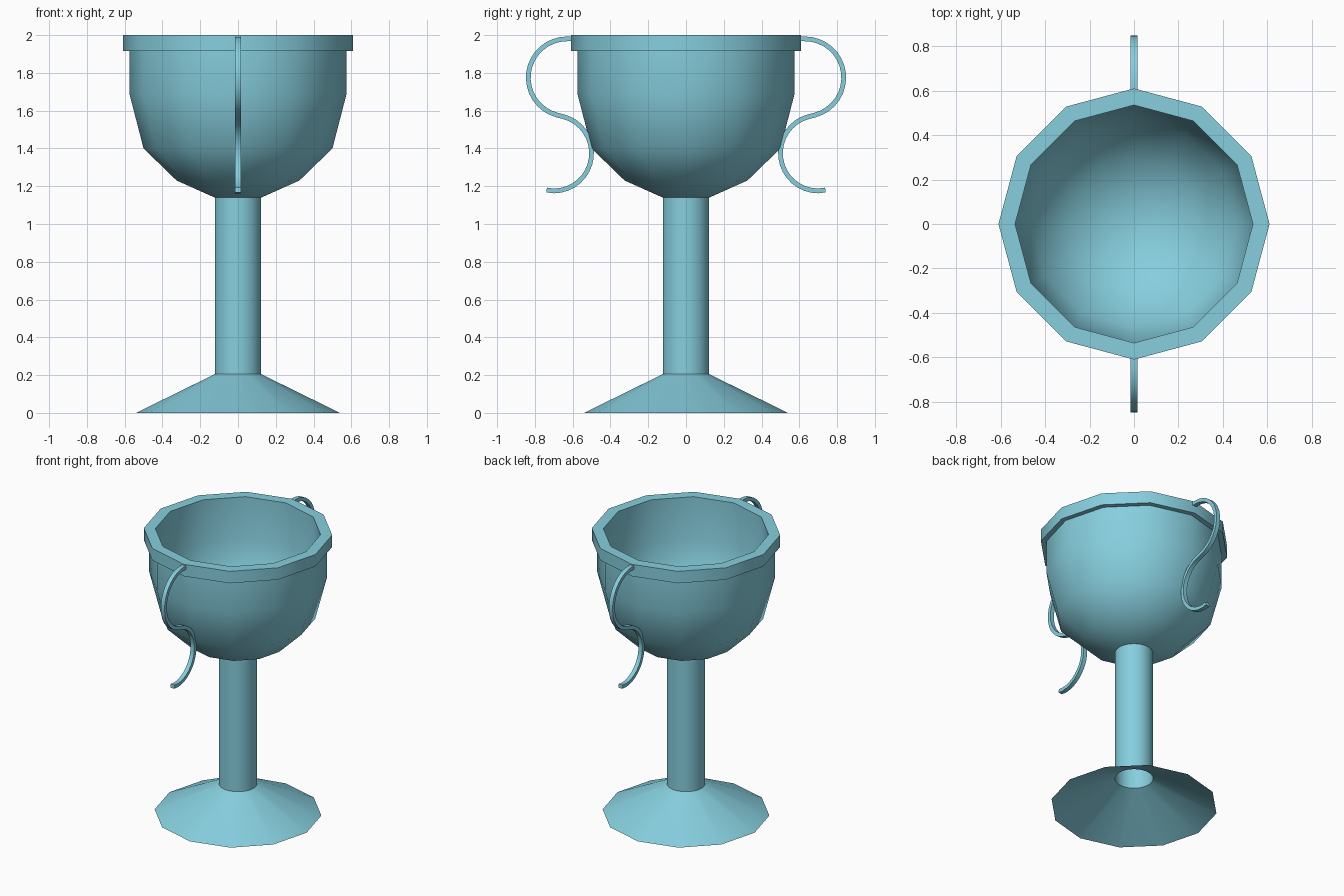
import bpy, bmesh, math
from mathutils import Vector

cube = bpy.data.objects.get("Cube")
if cube:
    bpy.data.objects.remove(cube, do_unlink=True)

# Single glaze colour
glaze = bpy.data.materials.new("light_teal")
glaze.use_nodes = True
colour = (0.24, 0.62, 0.73, 1)
glaze.diffuse_color = colour
glaze.node_tree.nodes["Principled BSDF"].inputs["Base Color"].default_value = colour

FACETS, ROUND = 12, 36
STEM_R = 0.123


def finish(name, bm):
    mesh = bpy.data.meshes.new(name)
    bm.to_mesh(mesh)
    bm.free()
    mesh.materials.append(glaze)
    obj = bpy.data.objects.new(name, mesh)
    bpy.context.collection.objects.link(obj)
    bpy.ops.object.select_all(action='DESELECT')
    obj.select_set(True)
    bpy.context.view_layer.objects.active = obj
    bpy.ops.object.shade_smooth_by_angle(angle=math.radians(40))
    return obj


def loft(name, rings, capped=False):
    """Join horizontal rings given as (radius, height, sides)."""
    bm = bmesh.new()
    loops = []
    for r, z, n in rings:
        vs = [bm.verts.new((r * math.cos(math.tau * i / n),
                            r * math.sin(math.tau * i / n), z)) for i in range(n)]
        loops.append((vs, [bm.edges.new((vs[i], vs[(i + 1) % n])) for i in range(n)]))
    for (_, low), (_, high) in zip(loops, loops[1:]):
        bmesh.ops.bridge_loops(bm, edges=low + high)
    if capped:
        bm.faces.new(loops[0][0])
        bm.faces.new(loops[-1][0])
    bmesh.ops.recalc_face_normals(bm, faces=bm.faces[:])
    if not capped:
        # Open shells face away from the axis
        facing = sum(f.normal.dot(Vector((*f.calc_center_median().xy, 0))) for f in bm.faces)
        if facing < 0:
            bmesh.ops.reverse_faces(bm, faces=bm.faces[:])
    return finish(name, bm)


# Hollow flared foot and open tubular stem
loft("foot", [(0.54, 0, FACETS), (STEM_R, 0.205, ROUND)])
loft("stem", [(STEM_R, 0.205, ROUND), (STEM_R, 1.14, ROUND)])

# Bowl: outside, thick rim, then inside
outside = [(0.325, 1.23), (0.50, 1.40), (0.575, 1.69), (0.575, 1.915)]
rim = [(0.61, 1.915), (0.61, 2.0), (0.535, 2.0)]
inside = [(0.535, 1.70), (0.465, 1.425), (0.30, 1.265)]
bowl_rings = [(r, z, FACETS) for r, z in outside + rim + inside]
loft("bowl", [(STEM_R, 1.14, ROUND)] + bowl_rings + [(0.11, 1.18, ROUND)], capped=True)


# S-shaped handles made of two arcs with a rectangular section
def arc(cy, cz, r, start, end, steps=16):
    angles = [math.radians(start + (end - start) * i / steps) for i in range(steps + 1)]
    return [Vector((0, cy + r * math.cos(a), cz + r * math.sin(a))) for a in angles]


def handle(name, side):
    path = [Vector((0, 0.58, 1.98))]
    path += arc(0.63, 1.775, 0.205, 90, -75) + arc(0.70, 1.375, 0.20, 105, 270)
    path.append(Vector((0, 0.738, 1.18)))
    bm = bmesh.new()
    sections = []
    for i, p in enumerate(path):
        along = (path[min(i + 1, len(path) - 1)] - path[max(i - 1, 0)]).normalized()
        across = Vector((0, -along.z, along.y)) * 0.0125
        half = Vector((0.015, 0, 0))
        corners = [p + across + half, p + across - half, p - across - half, p - across + half]
        sections.append([bm.verts.new((c.x, c.y * side, c.z)) for c in corners])
    for a, b in zip(sections, sections[1:]):
        for k in range(4):
            m = (k + 1) % 4
            bm.faces.new((a[k], a[m], b[m], b[k]))
    bm.faces.new(sections[0])
    bm.faces.new(sections[-1])
    bmesh.ops.recalc_face_normals(bm, faces=bm.faces[:])
    finish(name, bm)


handle("back_handle", 1)
handle("front_handle", -1)
